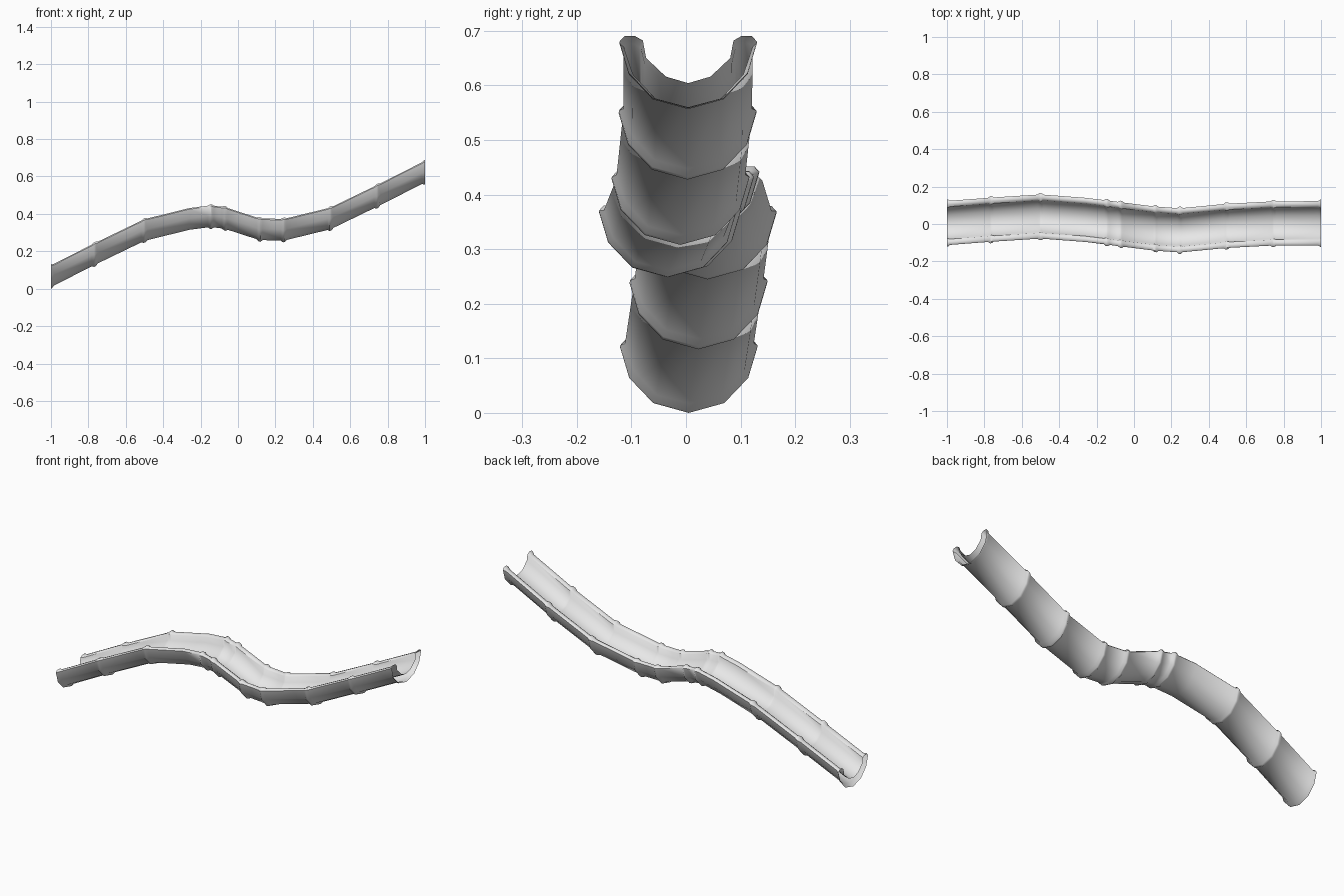
import bpy
import bmesh

cube = bpy.data.objects.get("Cube")
if cube:
    bpy.data.objects.remove(cube)

grey = bpy.data.materials.new("light_grey")
grey.use_nodes = True
grey.diffuse_color = (0.8, 0.8, 0.8, 1)
grey.node_tree.nodes["Principled BSDF"].inputs["Base Color"].default_value = (0.8, 0.8, 0.8, 1)

# Half profile of the hollow double-walled trough: outer wall, lip, inner floor
OUTER = [(0, 0), (0.065, 0.018), (0.109, 0.064), (0.126, 0.121), (0.117, 0.131)]
BODY = [(0, 0.009), (0.06, 0.025), (0.101, 0.069), (0.118, 0.119), (0.112, 0.125)]
LIP = [(0.097, 0.131), (0.083, 0.123), (0.077, 0.091), (0.041, 0.057), (0, 0.045)]
LIP_BODY = [(0.099, 0.125), (0.087, 0.118), (0.08, 0.089), (0.042, 0.054), (0, 0.042)]


def closed_profile(half):
    """Mirror the half profile into a closed loop."""
    return half + [(-y, z) for y, z in reversed(half[1:-1])]


FLANGE_LOOP = closed_profile(OUTER + LIP)
BODY_LOOP = closed_profile(BODY + LIP_BODY)

# Joints along the trough: x, centre y, bottom z, has a raised collar
JOINTS = [
    (-1.0, 0.005, 0.0, True), (-0.765, 0.023, 0.119, True),
    (-0.5, 0.04, 0.247, True), (-0.26, 0.022, 0.306, False),
    (-0.145, 0.008, 0.321, True), (-0.07, -0.002, 0.311, True),
    (0.115, -0.025, 0.251, True), (0.245, -0.034, 0.248, True),
    (0.495, -0.01, 0.309, True), (0.745, 0.003, 0.430, True),
    (1.0, 0.004, 0.559, True),
]


def path_at(x):
    """Centre y and bottom z on the straight run containing x."""
    for a, b in zip(JOINTS, JOINTS[1:]):
        if x <= b[0] or b is JOINTS[-1]:
            t = (x - a[0]) / (b[0] - a[0])
            return a[1] + t * (b[1] - a[1]), a[2] + t * (b[2] - a[2])


# Sections: plain body profile with a narrow collar at each joint
sections = []
for x, y, z, collar in JOINTS:
    if not collar:
        sections.append((x, BODY_LOOP))
        continue
    for offset, loop in ((-0.016, BODY_LOOP), (-0.005, FLANGE_LOOP),
                         (0.005, FLANGE_LOOP), (0.016, BODY_LOOP)):
        if abs(x + offset) < 1:
            sections.append((x + offset, loop))
    if abs(x) == 1:
        sections.append((x, FLANGE_LOOP))
sections.sort(key=lambda s: s[0])

# Loft the trough, leaving both ends open
bm = bmesh.new()
rings = []
for x, loop in sections:
    cy, cz = path_at(x)
    rings.append([bm.verts.new((x, cy + y, cz + z)) for y, z in loop])
n = len(FLANGE_LOOP)
for a, b in zip(rings, rings[1:]):
    for i in range(n):
        j = (i + 1) % n
        bm.faces.new((a[i], b[i], b[j], a[j]))
bm.normal_update()
lowest = min(bm.faces, key=lambda f: f.calc_center_median().z)
if lowest.normal.z > 0:
    bmesh.ops.reverse_faces(bm, faces=bm.faces[:])

mesh = bpy.data.meshes.new("slide_trough")
bm.to_mesh(mesh)
bm.free()
mesh.materials.append(grey)
trough = bpy.data.objects.new("slide_trough", mesh)
bpy.context.collection.objects.link(trough)

bpy.ops.object.select_all(action="DESELECT")
trough.select_set(True)
bpy.context.view_layer.objects.active = trough
bpy.ops.object.shade_smooth_by_angle(angle=0.8)
